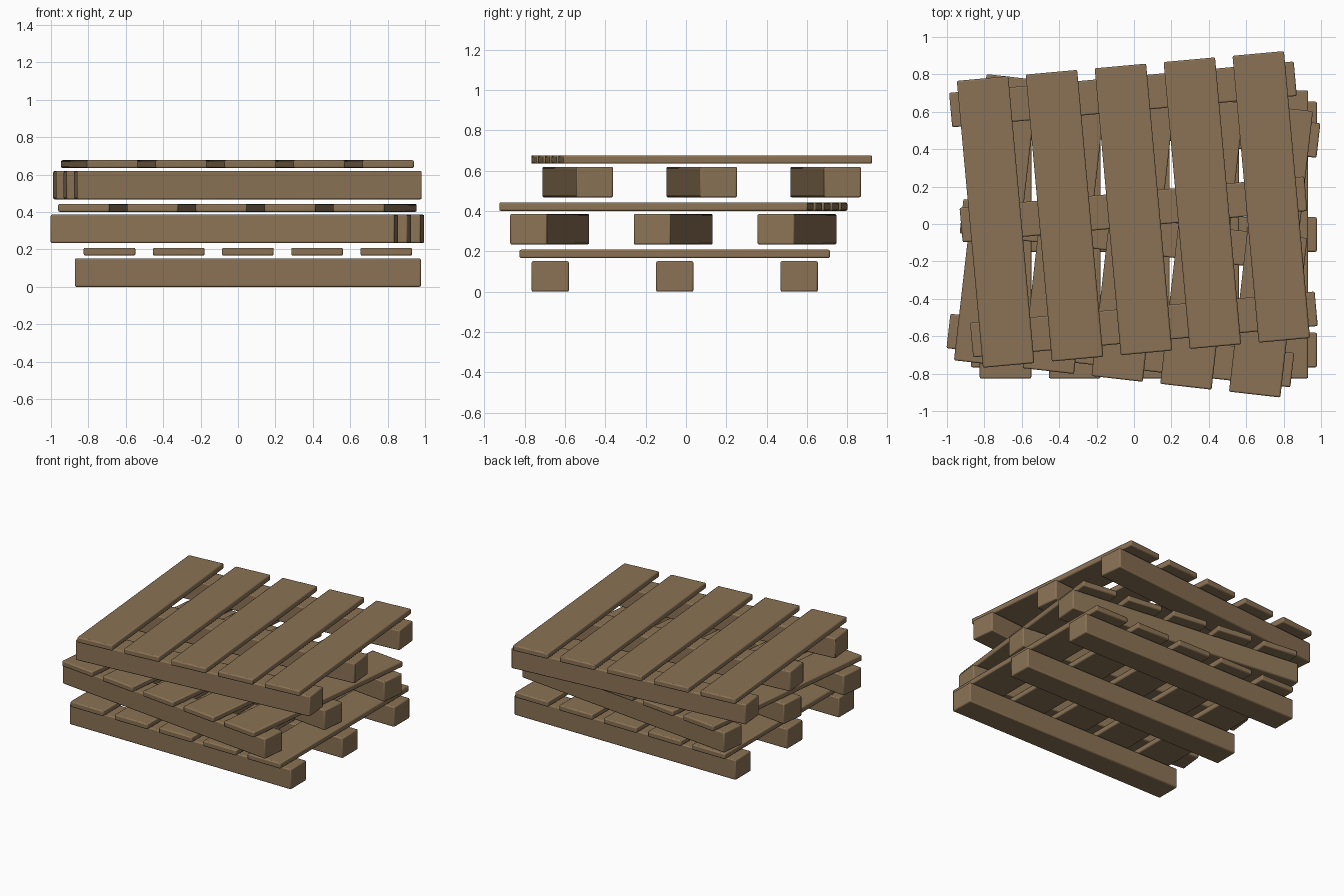
import bpy
from math import radians
from mathutils import Matrix, Vector

cube = bpy.data.objects.get("Cube")
if cube:
    bpy.data.objects.remove(cube, do_unlink=True)

wood = bpy.data.materials.new("brown_wood")
wood.use_nodes = True
colour = (0.258, 0.171, 0.091, 1)
wood.diffuse_color = colour
wood.node_tree.nodes["Principled BSDF"].inputs["Base Color"].default_value = colour

BEARER = Vector((1.85, 0.185, 0.152))
BOARD = Vector((0.276, 1.54, 0.042))
PITCH = 0.234          # height of one pallet in the stack
BOARD_Z = 0.188        # board centre above the pallet base


def plank(name, size, location, frame):
    """Softly bevelled timber, placed within its pallet's frame."""
    bpy.ops.mesh.primitive_cube_add(size=1)
    obj = bpy.context.object
    obj.name = name
    obj.data.transform(Matrix.Diagonal((*size, 1)))
    obj.matrix_world = frame @ Matrix.Translation(location)
    obj.data.materials.append(wood)
    bevel = obj.modifiers.new("soft_edges", 'BEVEL')
    bevel.width = 0.008
    bevel.segments = 2
    bpy.ops.object.shade_smooth_by_angle(angle=radians(30))


def pallet(level, x, y, angle):
    """Three bearers carrying five deck boards."""
    frame = Matrix.Translation((x, y, level * PITCH)) @ Matrix.Rotation(radians(angle), 4, 'Z')
    for i in range(3):
        plank(f"pallet_{level + 1}_bearer_{i + 1}", BEARER,
              (0, (i - 1) * 0.6175, BEARER.z / 2), frame)
    for i in range(5):
        plank(f"pallet_{level + 1}_deck_board_{i + 1}", BOARD,
              ((i - 2) * 0.37, 0, BOARD_Z), frame)


# Stack of three, each turned a little
pallet(0, 0.053, -0.056, 0)
pallet(1, -0.003, -0.063, -6.5)
pallet(2, -0.003, 0.078, 5.2)
